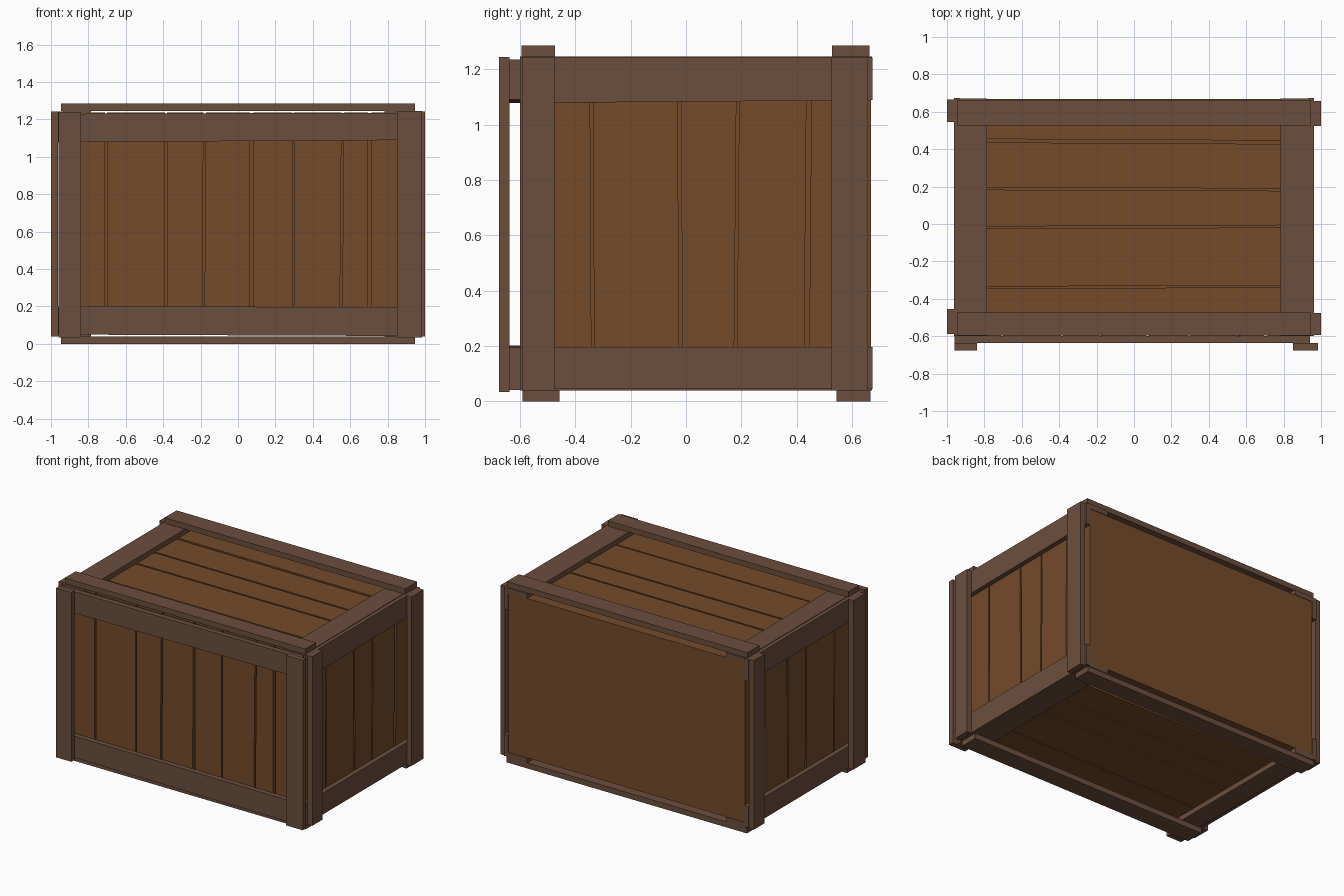
import bpy

if "Cube" in bpy.data.objects:
    bpy.data.objects.remove(bpy.data.objects["Cube"])


def material(name, rgb):
    m = bpy.data.materials.new(name)
    m.diffuse_color = (*rgb, 1)
    m.use_nodes = True
    m.node_tree.nodes["Principled BSDF"].inputs["Base Color"].default_value = m.diffuse_color
    return m


PLANK = material("warm brown planks", (0.178, 0.070, 0.024))
FRAME = material("grey brown frame", (0.148, 0.077, 0.047))

# Each face of the crate maps (u, v, depth) to x, y, z
FACES = {
    "x": lambda u, v, d: (d, u, v),
    "y": lambda u, v, d: (u, d, v),
    "z": lambda u, v, d: (u, v, d),
}


def board(name, axis, quad, d0, d1, mat):
    """Four-cornered board: outline quad in the face plane, from depth d0 to d1."""
    f = FACES[axis]
    verts = [f(u, v, d) for d in (d0, d1) for u, v in quad]
    faces = [(3, 2, 1, 0), (4, 5, 6, 7)]
    faces += [(i, (i + 1) % 4, (i + 1) % 4 + 4, i + 4) for i in range(4)]
    if (d1 > d0) == (axis == "y"):
        faces = [tuple(reversed(p)) for p in faces]
    me = bpy.data.meshes.new(name)
    me.from_pydata(verts, [], faces)
    me.materials.append(mat)
    ob = bpy.data.objects.new(name, me)
    bpy.context.collection.objects.link(ob)
    return ob


def rect(u0, u1, v0, v1, taper=0.0):
    """Rectangle; taper skews one long edge for a hand-sawn look."""
    if u1 - u0 > v1 - v0:
        return [(u0, v0), (u1, v0 + taper), (u1, v1), (u0, v1)]
    return [(u0, v0), (u1, v0), (u1 + taper, v1), (u0, v1)]


def planks(name, axis, seams, lo, hi, v0, v1, d0, d1, along_u=False):
    """Row of planks split at seams (position at v0, position at v1, gap width)."""
    edges = [(lo, lo, 0)] + seams + [(hi, hi, 0)]
    for i, (a, b) in enumerate(zip(edges, edges[1:])):
        q = [(a[0] + a[2] / 2, v0), (b[0] - b[2] / 2, v0),
             (b[1] - b[2] / 2, v1), (a[1] + a[2] / 2, v1)]
        if along_u:
            q = [(v, u) for u, v in reversed(q)]
        board(f"{name}_plank_{i + 1}", axis, q, d0, d1, PLANK)


# Inner body, its back is the plain rear panel
board("crate_body", "y", rect(-0.90, 0.90, 0.10, 1.18), -0.57, 0.64, PLANK)
board("back_panel", "y", rect(-0.928, 0.928, 0.075, 1.21), 0.635, 0.668, PLANK)

# Plank walls
front = [(-0.705, -0.705, .010), (-0.384, -0.384, .010), (-0.186, -0.178, .012),
         (0.072, 0.074, .018), (0.295, 0.295, .008), (0.550, 0.560, .012),
         (0.705, 0.705, .018)]
side = [(-0.336, -0.342, .010), (-0.018, -0.025, .012), (0.178, 0.188, .010),
        (0.435, 0.445, .018)]
flat = [(-0.340, -0.333, .010), (-0.020, -0.012, .012), (0.190, 0.183, .012),
        (0.446, 0.436, .018)]
planks("front", "y", front, -0.928, 0.928, 0.05, 1.238, -0.57, -0.60)
for s, n in ((1, "right"), (-1, "left")):
    planks(n, "x", side, -0.595, 0.667, 0.076, 1.209, 0.90 * s, 0.93 * s)
planks("top", "z", flat, -0.595, 0.667, -0.927, 0.927, 1.18, 1.21, True)
planks("bottom", "z", flat, -0.595, 0.667, -0.927, 0.927, 0.10, 0.075, True)

# Front frame: rails, then posts over them
board("front_lower_rail", "y",
      [(-0.96, 0.05), (0.94, 0.042), (0.94, 0.195), (-0.96, 0.203)],
      -0.60, -0.637, FRAME)
board("front_upper_rail", "y",
      [(-0.96, 1.078), (0.94, 1.09), (0.94, 1.236), (-0.96, 1.230)],
      -0.60, -0.637, FRAME)
board("front_left_post", "y", rect(-0.96, -0.84, 0.035, 1.24), -0.637, -0.675, FRAME)
board("front_right_post", "y", rect(0.85, 0.983, 0.035, 1.245), -0.637, -0.675, FRAME)

# Side frames
POSTS = {"right": (1, (-0.593, -0.475), (0.525, 0.658)),
         "left": (-1, (-0.588, -0.455), (0.545, 0.665))}
for n, (s, near, far) in POSTS.items():
    board(f"{n}_lower_rail", "x", rect(-0.60, 0.673, 0.045, 0.197), 0.93 * s, 0.963 * s, FRAME)
    board(f"{n}_upper_rail", "x", rect(-0.60, 0.673, 1.078, 1.242, 0.01), 0.93 * s, 0.963 * s, FRAME)
    for part, (a, b) in (("front", near), ("back", far)):
        board(f"{n}_{part}_post", "x", rect(a, b, 0.04, 1.243), 0.963 * s, 1.0 * s, FRAME)

# Lid and base frames: cross rails, then long outer strips
for n, z0, z1, z2, near, far in (
        ("top", 1.21, 1.246, 1.285, (-0.595, -0.473), (0.527, 0.662)),
        ("bottom", 0.075, 0.039, 0.0, (-0.59, -0.457), (0.543, 0.667))):
    board(f"{n}_left_cross_rail", "z", rect(-0.935, -0.787, -0.60, 0.672), z0, z1, FRAME)
    board(f"{n}_right_cross_rail", "z", rect(0.783, 0.94, -0.60, 0.672, -0.008), z0, z1, FRAME)
    for part, (a, b) in (("front", near), ("back", far)):
        board(f"{n}_{part}_strip", "z", rect(-0.947, 0.947, a, b), z1, z2, FRAME)
